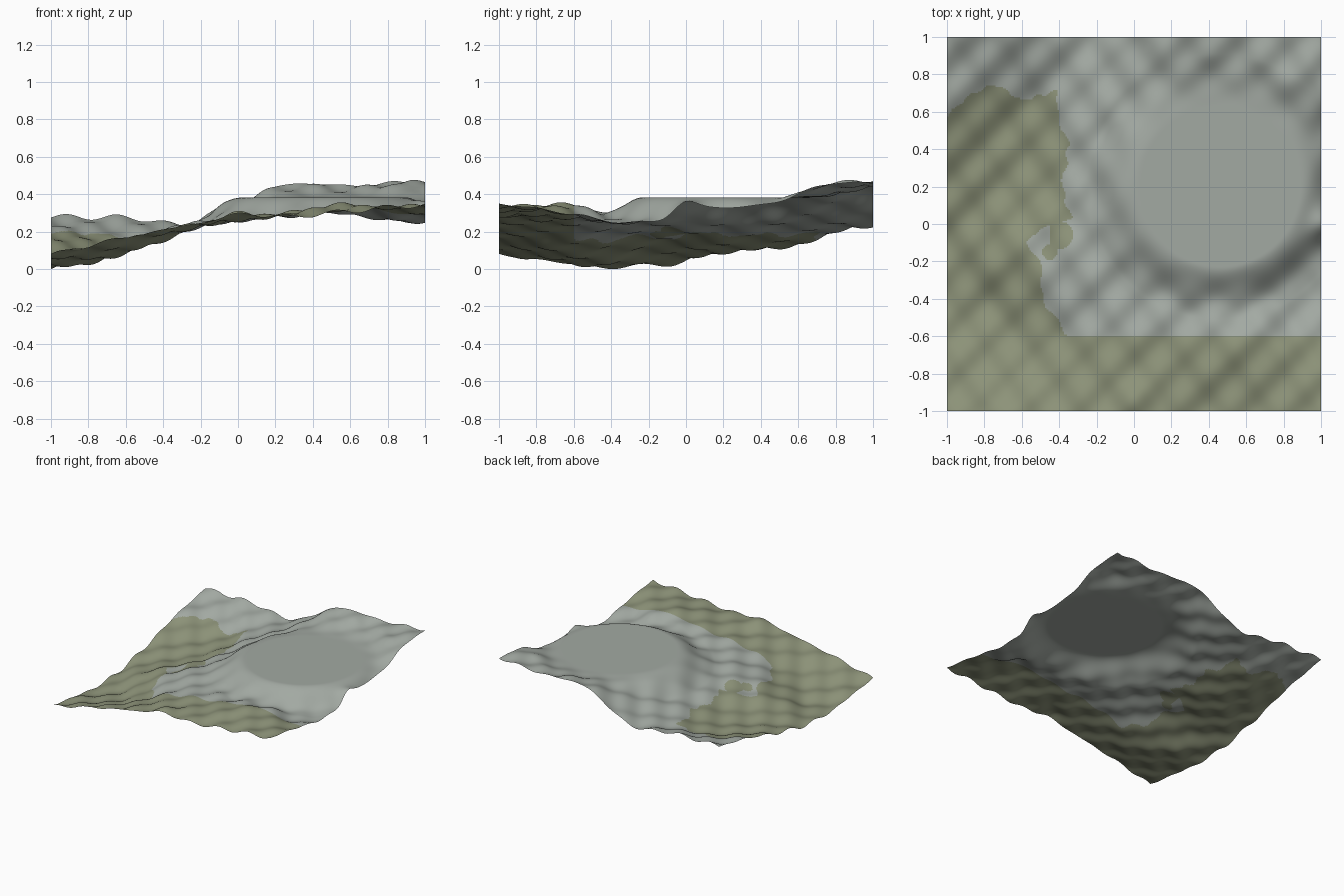
import bpy, bmesh, math

cube = bpy.data.objects.get("Cube")
if cube:
    bpy.data.objects.remove(cube)

CELLS = 240
PAD = (0.46, 0.2)      # centre of the level pad
PAD_Z = 0.385

# Coarse ground heights: rows front to back, columns along x, 0.4 apart
GROUND = [
    [.08, .17, .25, .28, .31, .35],
    [.03, .09, .23, .29, .34, .30],
    [.02, .15, .25, .26, .22, .24],
    [.09, .11, .25, .35, .38, .23],
    [.20, .14, .25, .37, .39, .39],
    [.28, .28, .24, .44, .45, .47],
]
# Small knolls and hollows: x, y, height, spread
KNOLLS = [(1, 0, .12, .008), (.92, .73, .04, .025), (.02, -.95, .03, .015),
          (-.8, -.42, -.025, .03), (.86, -.5, -.03, .02)]
# Grass border: x along y, and y along x
GRASS_SIDE = [(-.6, -.35), (-.5, -.42), (-.4, -.49), (-.2, -.5), (-.1, -.58),
              (-.03, -.5), (.03, -.34), (.2, -.38), (.42, -.35), (.6, -.41), (.75, -.41)]
GRASS_BACK = [(-1, .57), (-.9, .68), (-.75, .74), (-.6, .67), (-.4, .71)]


def smooth(t):
    t = min(max(t, 0), 1)
    return t * t * (3 - 2 * t)


def spline(values, u):
    """Catmull-Rom through evenly spaced values."""
    last = len(values) - 1
    i = min(max(int(u), 0), last - 1)
    t = u - i
    b, c = values[i], values[i + 1]
    a = values[i - 1] if i > 0 else 2 * b - c
    d = values[i + 2] if i + 2 <= last else 2 * c - b
    return b + t / 2 * (c - a + t * (2 * a - 5 * b + 4 * c - d + t * (3 * (b - c) + d - a)))


def linear(points, s):
    for (p, v), (q, w) in zip(points, points[1:]):
        if s <= q:
            return v + (w - v) * max(0, (s - p) / (q - p))
    return points[-1][1]


def height(x, y):
    # Rolling ground with two crossing families of ripples
    z = spline([spline(row, (x + 1) * 2.5) for row in GROUND], (y + 1) * 2.5)
    z += .008 * math.sin(22 * (x - y)) + .007 * math.sin(25 * x + 18 * y)
    z += .003 * math.sin(9 * x - 14 * y)
    for kx, ky, rise, spread in KNOLLS:
        z += rise * math.exp(-((x - kx) ** 2 + (y - ky) ** 2) / spread)
    # Level round pad blended into the ground around it
    r = math.hypot(x - PAD[0], y - PAD[1])
    return PAD_Z + (z - PAD_Z) * smooth((r - .43) / .28)


def is_grass(x, y):
    if y < -.6:
        return True
    # Spur of grass on the inner border
    if -.45 < x and -.13 < y and math.hypot(x + .4, y + .06) < .075:
        return True
    if math.hypot(x + .45, y + .15) < .04:
        return True
    wobble = .008 * math.sin(45 * y) + .006 * math.sin(70 * x)
    return x < linear(GRASS_SIDE, y) + wobble and y < linear(GRASS_BACK, x) + wobble


def make_material(name, colour):
    mat = bpy.data.materials.new(name)
    mat.use_nodes = True
    mat.diffuse_color = (*colour, 1)
    shader = mat.node_tree.nodes["Principled BSDF"]
    shader.inputs["Base Color"].default_value = (*colour, 1)
    shader.inputs["Roughness"].default_value = .9
    return mat


# Terrain sheet
bm = bmesh.new()
bmesh.ops.create_grid(bm, x_segments=CELLS, y_segments=CELLS, size=1)
for v in bm.verts:
    v.co.z = height(v.co.x, v.co.y)
lowest = min(v.co.z for v in bm.verts)
for v in bm.verts:
    v.co.z -= lowest
for f in bm.faces:
    f.smooth = True
    centre = f.calc_center_median()
    f.material_index = int(is_grass(centre.x, centre.y))

mesh = bpy.data.meshes.new("terrain")
bm.to_mesh(mesh)
bm.free()
mesh.materials.append(make_material("stone grey", (.365, .4, .365)))
mesh.materials.append(make_material("dry grass olive", (.265, .29, .19)))
terrain = bpy.data.objects.new("terrain", mesh)
bpy.context.collection.objects.link(terrain)
